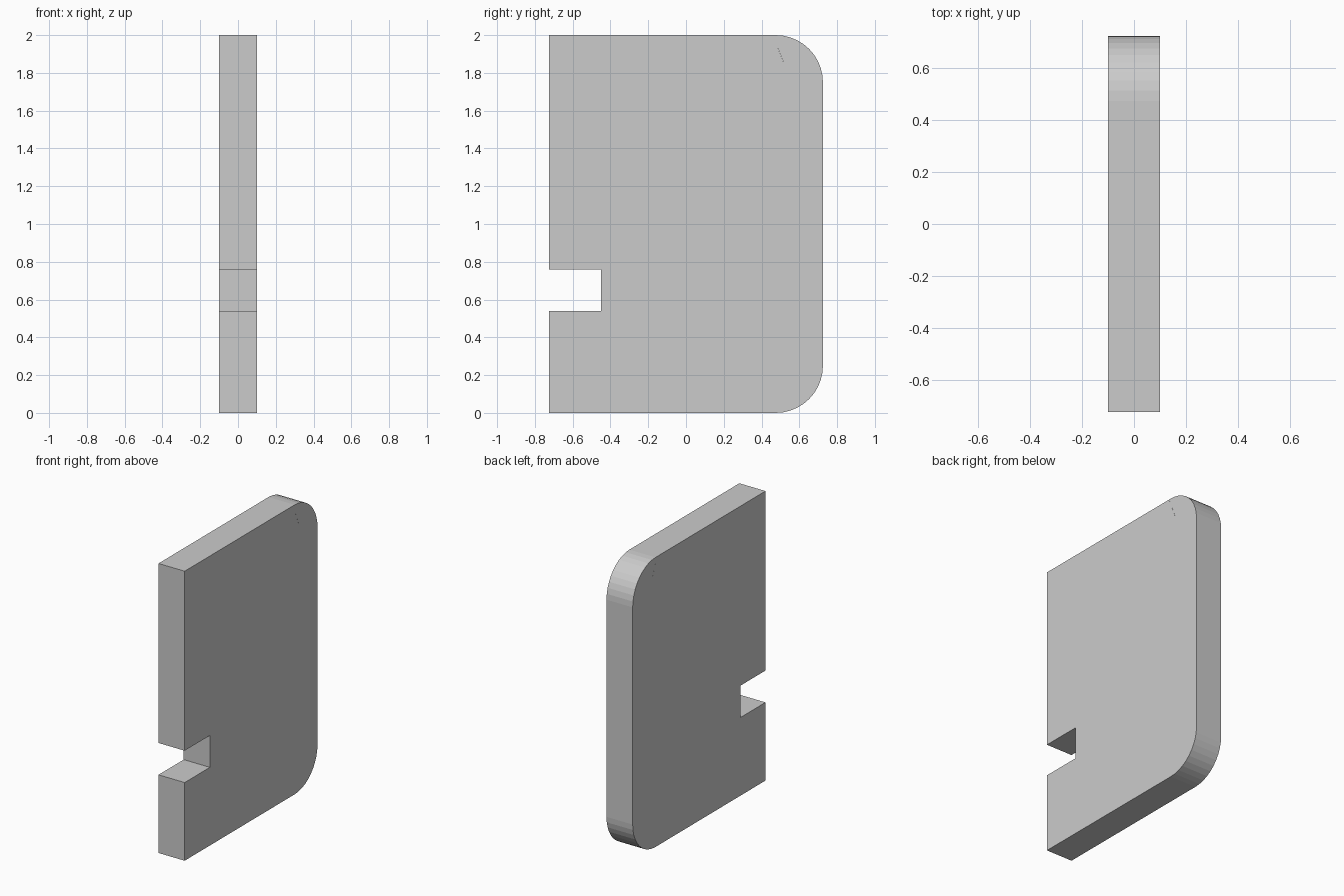
import bpy, bmesh, math
from mathutils import Vector

if "Cube" in bpy.data.objects:
    bpy.data.objects.remove(bpy.data.objects["Cube"])

HALF_X, HALF_Y, TOP, R = 0.1, 0.725, 2.0, 0.25

# Panel outline in (y, z): notch on the front edge, rounded rear corners
def arc(cy, cz, start, steps=10):
    return [(cy + R * math.cos(a), cz + R * math.sin(a))
            for a in (start + math.pi / 2 * i / steps for i in range(steps + 1))]

outline = ([(-HALF_Y, 0)] + arc(HALF_Y - R, R, -math.pi / 2) + arc(HALF_Y - R, TOP - R, 0)
           + [(-HALF_Y, TOP), (-HALF_Y, 0.76), (-0.45, 0.76), (-0.45, 0.54), (-HALF_Y, 0.54)])

# Crack junctions (y, z); those on the rim lie just outside the panel
P = dict(
    a=(-.8, 1.825), b=(-.33, 1.78), c=(-.17, 2.05), d=(-.2, 1.59), e=(-.08, 1.51),
    f=(.46, 2.0), g=(.515, 1.86), h=(.8, 1.835), i=(.2, 1.2), j=(.15, 1.21),
    k=(.34, 1.13), l=(.8, 1.43), m=(.65, .88), n=(.8, .87), o=(.58, .7),
    p=(.01, .13), q=(-.05, .18), r=(-.27, .73), s=(-.36, .98), t=(-.33, 1.0),
    u=(-.62, .975), v=(-.8, 1.05), w=(-.75, .38), x=(.06, .09), y=(.46, .05), z=(.58, .35),
    A=(-.8, 2.05), B=(.44, 2.05), C=(.8, 2.05), D=(-.8, .3), E=(-.75, -.05),
    F=(-.69, -.05), G=(-.45, -.05), H=(-.16, -.05), I=(.15, -.05), J=(.56, -.05),
    K=(.72, -.05), L=(.8, -.05))

# Convex shards, each listed counter-clockwise by its junctions
shards = ("Aabc avustdb bdefBc tjed jigfe ghCBf iklhg kmnl pomkijtsrq rsuwEF "
          "uvDw rFGq qGHp pHIx xIJy yJKz pxyzo zKLnmo").split()

def panel_bmesh():
    bm = bmesh.new()
    face = bm.faces.new([bm.verts.new((-HALF_X, y, z)) for y, z in outline])
    ext = bmesh.ops.extrude_face_region(bm, geom=[face], use_keep_orig=True)
    moved = [g for g in ext["geom"] if isinstance(g, bmesh.types.BMVert)]
    bmesh.ops.translate(bm, verts=moved, vec=(2 * HALF_X, 0, 0))
    bmesh.ops.recalc_face_normals(bm, faces=bm.faces)
    return bm

# Trim a copy of the panel down to each shard
for num, names in enumerate(shards, 1):
    bm = panel_bmesh()
    for n0, n1 in zip(names, names[1:] + names[:1]):
        p0, p1 = Vector((0, *P[n0])), Vector((0, *P[n1]))
        edge = p1 - p0
        if names in ("avustdb", "uvDw", "Aabc") and edge.length < 1e-6:
            continue
        poly = [Vector(P[c]) for c in names]
        centre = sum(poly, Vector((0, 0))) / len(poly)
        normal = Vector((0, edge.z, -edge.y)).normalized()
        if normal.dot(Vector((0, *centre)) - p0) > 0:
            normal.negate()
        cut = bmesh.ops.bisect_plane(bm, geom=bm.verts[:] + bm.edges[:] + bm.faces[:],
                                     dist=1e-5, plane_co=p0, plane_no=normal, clear_outer=True)
        rim = [g for g in cut["geom_cut"] if isinstance(g, bmesh.types.BMEdge) and g.is_boundary]
        if rim:
            bmesh.ops.edgeloop_fill(bm, edges=rim)
    bmesh.ops.recalc_face_normals(bm, faces=bm.faces)
    mesh = bpy.data.meshes.new(f"panel_shard_{num:02d}")
    bm.to_mesh(mesh)
    bm.free()
    bpy.context.collection.objects.link(bpy.data.objects.new(mesh.name, mesh))
